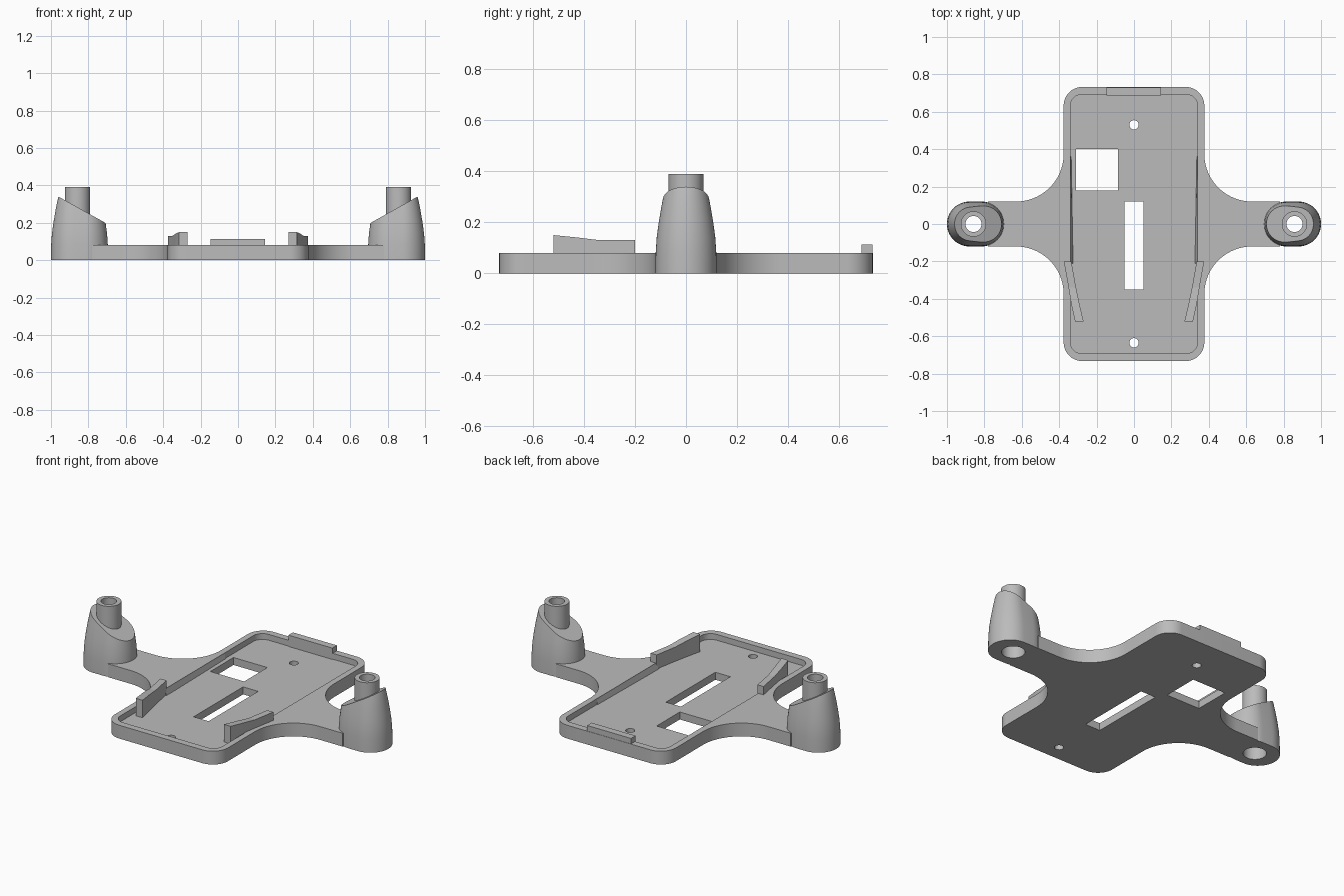
import bpy, bmesh
from math import cos, sin, pi, radians
from mathutils import Vector

cube = bpy.data.objects.get("Cube")
if cube:
    bpy.data.objects.remove(cube)

grey = bpy.data.materials.new("grey plastic")
grey.use_nodes = True
GREY = (0.5, 0.5, 0.5, 1)
grey.diffuse_color = GREY
grey.node_tree.nodes["Principled BSDF"].inputs["Base Color"].default_value = GREY


def finish(name, bm):
    bmesh.ops.recalc_face_normals(bm, faces=bm.faces)
    mesh = bpy.data.meshes.new(name)
    bm.to_mesh(mesh)
    bm.free()
    mesh.materials.append(grey)
    obj = bpy.data.objects.new(name, mesh)
    bpy.context.collection.objects.link(obj)
    return obj


def arc(cx, cy, r, a0, a1, n=16):
    angles = [radians(a0 + (a1 - a0) * i / n) for i in range(n + 1)]
    return [(cx + r * cos(a), cy + r * sin(a)) for a in angles]


def loft(name, rings):
    """Skin a stack of equal-length 3D rings and cap both ends."""
    bm = bmesh.new()
    loops = [[bm.verts.new(p) for p in ring] for ring in rings]
    n = len(loops[0])
    for low, high in zip(loops, loops[1:]):
        for i in range(n):
            j = (i + 1) % n
            bm.faces.new((low[i], low[j], high[j], high[i]))
    bm.faces.new(loops[0])
    bm.faces.new(loops[-1])
    return finish(name, bm)


def prism(name, outline, z0, z1):
    return loft(name, [[(x, y, z) for x, y in outline] for z in (z0, z1)])


def box(name, x0, x1, y0, y1, z0, z1):
    return prism(name, [(x0, y0), (x1, y0), (x1, y1), (x0, y1)], z0, z1)


def round_rect(w, h, r):
    return (arc(w - r, h - r, r, 0, 90) + arc(r - w, h - r, r, 90, 180)
            + arc(r - w, r - h, r, 180, 270) + arc(w - r, r - h, r, 270, 360))


def boolean(target, tool, operation):
    mod = target.modifiers.new("boolean", "BOOLEAN")
    mod.operation, mod.object, mod.solver = operation, tool, "EXACT"
    bpy.context.view_layer.objects.active = target
    bpy.ops.object.modifier_apply(modifier=mod.name)
    bpy.data.objects.remove(tool)


def smooth(obj):
    obj.data.shade_smooth()
    obj.data.set_sharp_from_angle(angle=radians(30))


W, H, TOP, FLOOR = 0.376, 0.733, 0.08, 0.045
ARM, ARM_END, FLARE = 0.12, 0.78, 0.255

# Base plate with flared side arms: one quadrant, reflected around
quadrant = ([(ARM_END, ARM)]
            + arc(W + FLARE, ARM + FLARE, FLARE, 270, 180, 24)
            + arc(W - 0.1, H - 0.1, 0.1, 0, 90))
right_half = [(x, -y) for x, y in reversed(quadrant)] + quadrant
outline = right_half + [(-x, -y) for x, y in right_half]
plate = prism("base_plate", outline, 0, TOP)

# Shallow tray, two windows and two screw holes
cutters = [
    prism("tray_cutter", round_rect(0.34, 0.692, 0.06), FLOOR, 0.2),
    box("square_cutter", -0.31, -0.085, 0.18, 0.4, -0.1, 0.2),
    box("slot_cutter", -0.05, 0.05, -0.35, 0.12, -0.1, 0.2),
]
for y in (0.53, -0.635):
    cutters.append(prism("screw_cutter", arc(0, y, 0.025, 0, 345, 23), -0.1, 0.2))
for cutter in cutters:
    boolean(plate, cutter, "DIFFERENCE")
smooth(plate)

# Stop at the back edge
box("back_stop", -0.147, 0.145, 0.688, H - 0.002, FLOOR - 0.005, 0.113)

for side, s in (("left", 1), ("right", -1)):
    # Angled guide: rings run along y, rising toward the front
    stations = [(-0.2, 0.375, 0.335, 0.13), (-0.34, 0.35, 0.31, 0.13),
                (-0.43, 0.335, 0.291, 0.141), (-0.52, 0.315, 0.27, 0.15)]
    loft(side + "_guide", [[(s * xo, y, FLOOR - 0.005), (s * xi, y, FLOOR - 0.005),
                            (s * xi, y, zt), (s * xo, y, zt)]
                           for y, xo, xi, zt in stations])

    # Sloped fillet along the tray wall, fading toward the back
    loft(side + "_wall_fillet", [[(s * 0.342, y, FLOOR - 0.005), (s * xi, y, FLOOR - 0.005),
                                  (s * 0.341, y, TOP - 0.001)]
                                 for y, xi in ((-0.21, 0.325), (0.36, 0.335))])

    # Tapered post with a sloping top
    rings = []
    for z, inset in ((0, 0), (0.08, 0.001), (0.14, 0.005), (0.2, 0.013),
                     (0.27, 0.025), (0.32, 0.035), (0.36, 0.046)):
        r = 0.12 - inset
        capsule = arc(0.88, 0, r, -90, 90, 24) + arc(0.815, 0, r, 90, 270, 24)
        rings.append([(s * x, y, z) for x, y in capsule])
    post = loft(side + "_post", rings)
    bm = bmesh.new()
    bm.from_mesh(post.data)
    cut = bmesh.ops.bisect_plane(bm, geom=bm.verts[:] + bm.edges[:] + bm.faces[:],
                                 plane_co=(s * 0.96, 0, 0.34),
                                 plane_no=Vector((-s * 0.14, 0, 0.25)).normalized(),
                                 clear_outer=True)
    bmesh.ops.contextual_create(bm, geom=[e for e in cut["geom_cut"]
                                          if isinstance(e, bmesh.types.BMEdge)])
    bmesh.ops.recalc_face_normals(bm, faces=bm.faces)
    bm.to_mesh(post.data)
    bm.free()

    # Round spigot, then a stepped bore through everything
    def disc(r):
        return arc(s * 0.858, 0, r, 0, 352.5, 47)
    boolean(post, prism("spigot", disc(0.068), 0.21, 0.39), "UNION")
    boolean(post, prism("bore_cutter", disc(0.043), -0.1, 0.5), "DIFFERENCE")
    boolean(post, prism("counterbore_cutter", disc(0.064), -0.1, 0.18), "DIFFERENCE")
    smooth(post)
